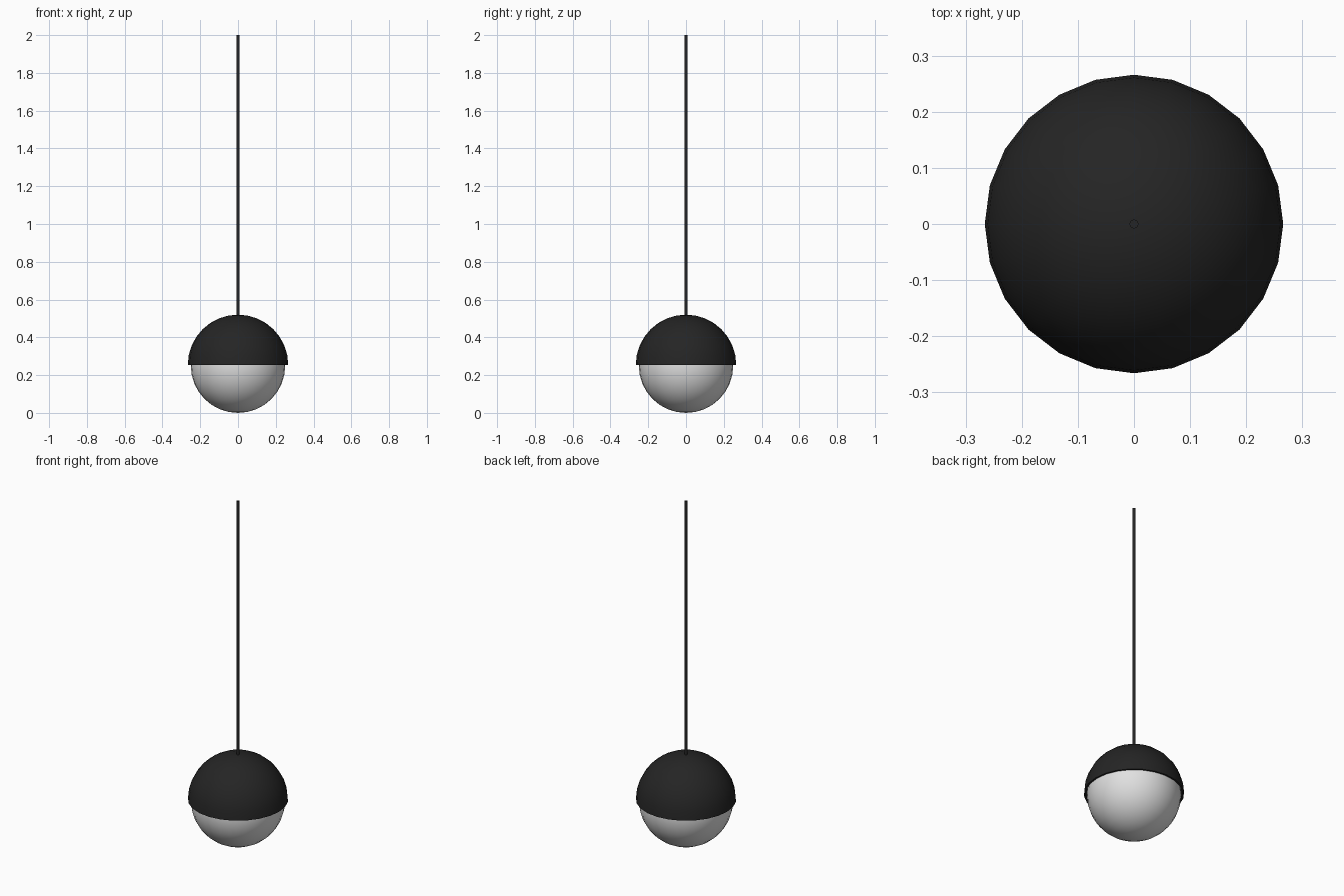
import bpy
import bmesh
from math import sin, cos, pi, radians
from mathutils import Vector

if "Cube" in bpy.data.objects:
    bpy.data.objects.remove(bpy.data.objects["Cube"], do_unlink=True)

SIDES = 24
CENTRE = 0.254


def material(name, value, roughness):
    mat = bpy.data.materials.new(name)
    mat.use_nodes = True
    colour = (value, value, value, 1)
    mat.diffuse_color = colour
    shader = mat.node_tree.nodes["Principled BSDF"]
    shader.inputs["Base Color"].default_value = colour
    shader.inputs["Roughness"].default_value = roughness
    return mat


def arc(radius, start, end, steps):
    """Profile points (distance from axis, height) on a circle round the lamp centre."""
    angles = [start + (end - start) * i / steps for i in range(steps + 1)]
    return [(radius * cos(a), CENTRE + radius * sin(a)) for a in angles]


def lathe(name, profile, mat, sides=SIDES):
    """Turn a profile round the z axis into a smooth solid."""
    bm = bmesh.new()
    verts = [bm.verts.new((r, 0, z)) for r, z in profile]
    edges = [bm.edges.new(pair) for pair in zip(verts, verts[1:])]
    bmesh.ops.spin(bm, geom=verts + edges, cent=Vector(), axis=(0, 0, 1),
                   angle=2 * pi, steps=sides)
    bmesh.ops.remove_doubles(bm, verts=bm.verts, dist=0.0001)
    bmesh.ops.recalc_face_normals(bm, faces=bm.faces)
    mesh = bpy.data.meshes.new(name)
    bm.to_mesh(mesh)
    bm.free()
    mesh.materials.append(mat)
    obj = bpy.data.objects.new(name, mesh)
    bpy.context.collection.objects.link(obj)
    bpy.ops.object.select_all(action="DESELECT")
    obj.select_set(True)
    bpy.context.view_layer.objects.active = obj
    bpy.ops.object.shade_smooth_by_angle(angle=radians(40))
    return obj


black = material("matte black", 0.018, 0.6)
white = material("frosted white", 0.75, 0.5)

# Hollow upper half shade with a thin rim
lathe("dome_shade", arc(0.266, pi / 2, 0, 8) + arc(0.256, 0, pi / 2, 8), black)

# Glass globe nested inside the shade
lathe("glass_globe", arc(CENTRE - 0.004, -pi / 2, pi / 2, 16), white, 32)

# Hanging cord
lathe("cord", [(0, 0.51), (0.008, 0.51), (0.008, 2), (0, 2)], black, 12)

# Stand the lamp exactly on the ground
bpy.data.objects["glass_globe"].location.z = -0.004
